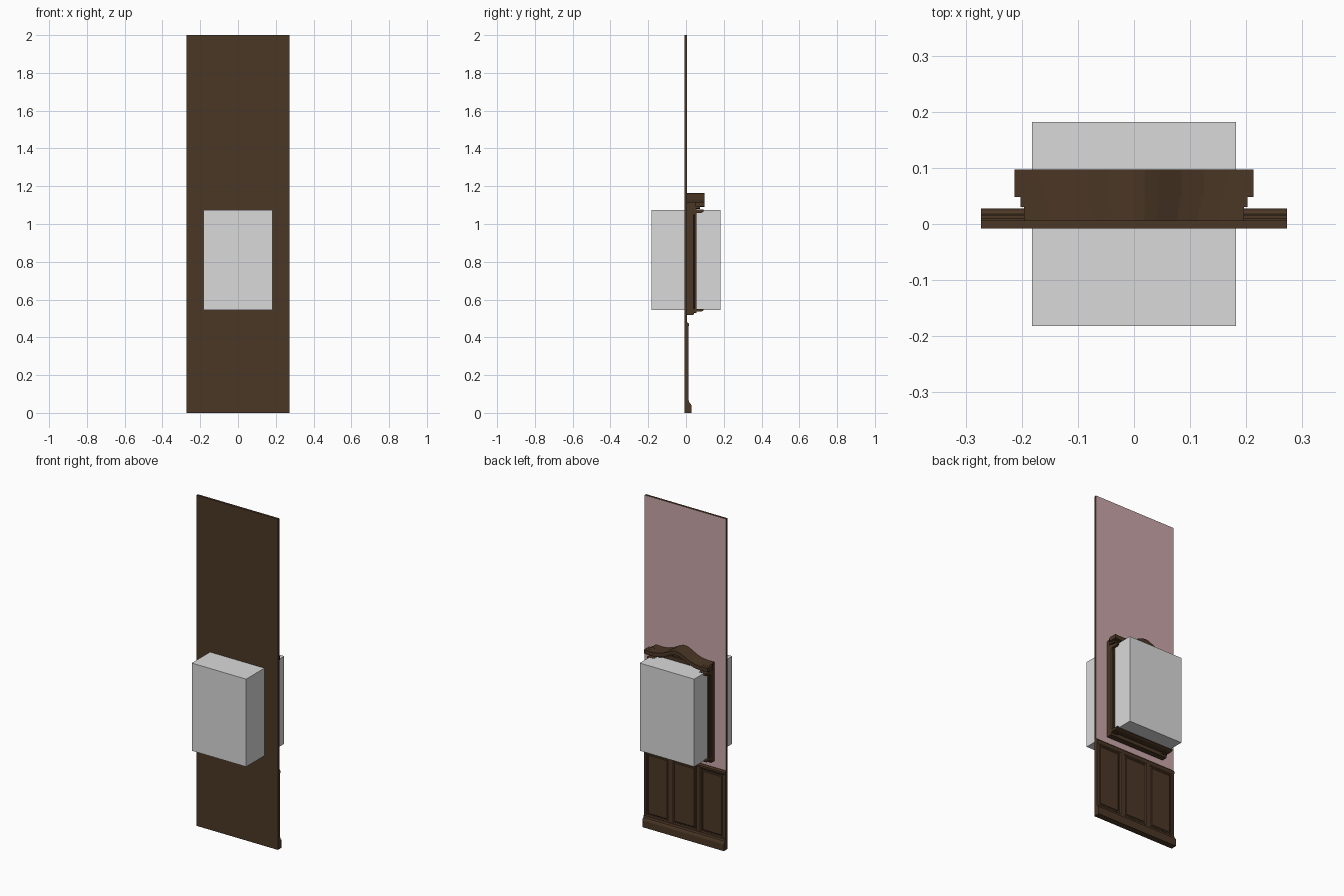
import bpy, bmesh
from mathutils import Vector

if "Cube" in bpy.data.objects:
    bpy.data.objects.remove(bpy.data.objects["Cube"])


def material(name, rgb):
    m = bpy.data.materials.new(name)
    m.diffuse_color = (*rgb, 1)
    m.use_nodes = True
    m.node_tree.nodes["Principled BSDF"].inputs["Base Color"].default_value = m.diffuse_color
    return m


WOOD = material("dark_wood", (0.070, 0.038, 0.019))
PINK = material("dusty_pink", (0.60, 0.385, 0.395))
GREY = material("light_grey", (0.70, 0.70, 0.70))


def finish(name, bm, *mats):
    bmesh.ops.recalc_face_normals(bm, faces=bm.faces)
    me = bpy.data.meshes.new(name)
    bm.to_mesh(me)
    bm.free()
    for m in mats:
        me.materials.append(m)
    ob = bpy.data.objects.new(name, me)
    bpy.context.collection.objects.link(ob)
    return ob


def box(name, x, y, z, *mats):
    bm = bmesh.new()
    bmesh.ops.create_cube(bm, size=1)
    for v in bm.verts:
        v.co = Vector([(a + b) / 2 + c * (b - a) for (a, b), c in zip((x, y, z), v.co)])
    return finish(name, bm, *mats)


def prism(name, pts, lo, hi, axis, mat=WOOD):
    """Extrude a profile: (y, z) points along x, (x, z) along y, (x, y) along z."""
    bm = bmesh.new()
    place = {"x": lambda p: (lo, p[0], p[1]),
             "y": lambda p: (p[0], lo, p[1]),
             "z": lambda p: (p[0], p[1], lo)}[axis]
    face = bm.faces.new([bm.verts.new(place(p)) for p in pts])
    ext = bmesh.ops.extrude_face_region(bm, geom=[face])
    step = Vector([hi - lo if a == axis else 0 for a in "xyz"])
    for e in ext["geom"]:
        if isinstance(e, bmesh.types.BMVert):
            e.co += step
    return finish(name, bm, mat)


W = 0.273

# Wall slab: wood with a pink face on the room side
wall = box("wall", (-W, W), (-0.008, 0.006), (0, 2), WOOD, PINK)
for f in wall.data.polygons:
    f.material_index = 1 if f.normal.y > 0.5 else 0

# Wainscot with three stepped panels
bm = bmesh.new()
xs = [-W + i * 2 * W / 3 for i in range(4)]
lower = [bm.verts.new((x, 0.012, 0.055)) for x in xs]
upper = [bm.verts.new((x, 0.012, 0.465)) for x in xs]
panels = [bm.faces.new((lower[i], upper[i], upper[i + 1], lower[i + 1])) for i in range(3)]
bm.normal_update()
back = bmesh.ops.extrude_face_region(bm, geom=list(bm.edges))
for e in back["geom"]:
    if isinstance(e, bmesh.types.BMVert):
        e.co.y = 0.0
bm.normal_update()
for width, depth in ((0.018, 0), (0.007, -0.005), (0.010, 0), (0.006, 0.003)):
    bmesh.ops.inset_individual(bm, faces=panels, thickness=width, depth=depth)
    bm.normal_update()
finish("wainscot", bm, WOOD)

# Baseboard and chair rail mouldings
prism("baseboard", [(0, 0), (0.028, 0), (0.028, 0.040), (0.024, 0.050),
                    (0.018, 0.054), (0.015, 0.066), (0, 0.068)], -W, W, "x")
prism("chair_rail", [(0, 0.452), (0.011, 0.452), (0.016, 0.462),
                     (0.016, 0.470), (0.010, 0.478), (0, 0.478)], -W, W, "x")

# Frame side posts with stepped section, and their small capitals and feet
for s, side in ((-1, "left"), (1, "right")):
    prism(side + "_frame_post",
          [(s * x, y) for x, y in ((0.155, 0.004), (0.196, 0.004), (0.196, 0.040),
                                   (0.190, 0.044), (0.190, 0.055), (0.155, 0.055))],
          0.53, 1.095, "z")
    for part, z0, z1 in (("foot", 0.536, 0.552), ("capital", 1.058, 1.076)):
        lip = (0.004 if part == "foot" else 0)
        prism(side + "_post_" + part,
              [(0.03, z0), (0.080, z0), (0.092, z0 + 0.006), (0.092, z1 - lip), (0.03, z1)],
              min(s * 0.15, s * 0.196), max(s * 0.15, s * 0.196), "x")

# Frame sill and head rail
prism("frame_sill", [(0.004, 0.518), (0.040, 0.518), (0.044, 0.536), (0.080, 0.536),
                     (0.092, 0.542), (0.092, 0.549), (0.004, 0.552)], -0.196, 0.196, "x")
box("frame_head", (-0.196, 0.196), (0.004, 0.050), (1.05, 1.098), WOOD)

# Pediment: thick curved cornice over a recessed gable
half = [(0.213, 1.116), (0.165, 1.114), (0.125, 1.118), (0.085, 1.130),
        (0.045, 1.150), (0.020, 1.160)]
top = half + [(0, 1.163)] + [(-x, z) for x, z in reversed(half)]


def band(inset, drop):
    pts = [(x * inset, z) for x, z in top]
    return pts + [(x, z - drop) for x, z in reversed(pts)]


prism("cornice_front", band(1.0, 0.024), 0.048, 0.097, "y")
prism("cornice_back", band(0.92, 0.024), 0.005, 0.048, "y")
prism("cornice_lower_moulding", band(0.95, 0.034), 0.030, 0.075, "y")
gable = [(x * 0.92, z - 0.01) for x, z in top]
prism("gable_panel", gable + [(-0.196, 1.082), (0.196, 1.082)], 0.005, 0.042, "y")

# Plain block set through the wall inside the frame
box("grey_block", (-0.182, 0.182), (-0.182, 0.182), (0.545, 1.075), GREY)
